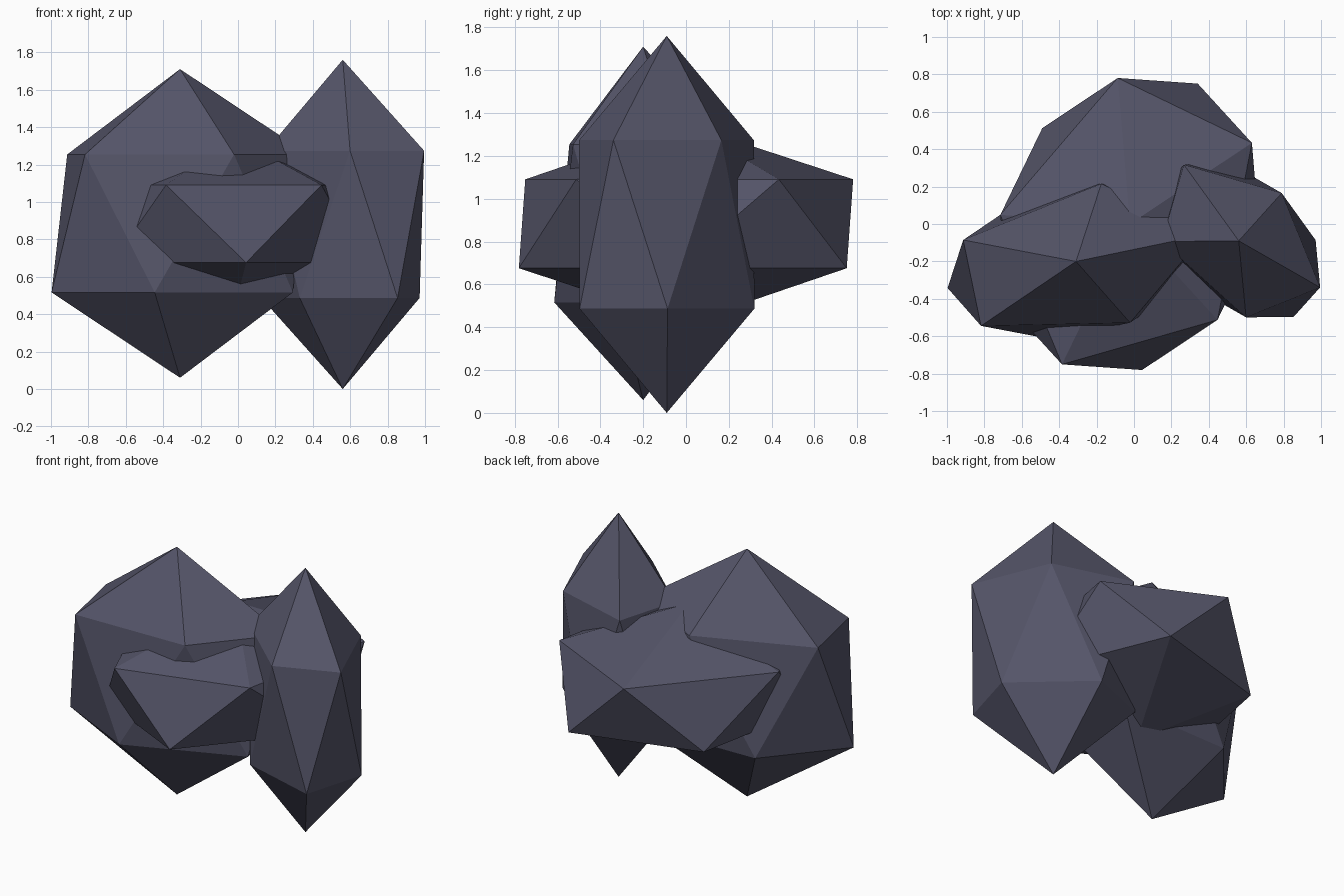
import bpy
import math

if "Cube" in bpy.data.objects:
    bpy.data.objects.remove(bpy.data.objects["Cube"])

# One dark blue-grey stone colour
stone = bpy.data.materials.new("dark_slate_stone")
stone.diffuse_color = (0.09, 0.09, 0.14, 1)
stone.use_nodes = True
stone.node_tree.nodes["Principled BSDF"].inputs["Base Color"].default_value = stone.diffuse_color


def boulder(name, centre, scale, turn):
    """A stretched 20-sided stone, turned about the vertical."""
    bpy.ops.mesh.primitive_ico_sphere_add(subdivisions=1, radius=1, location=centre,
                                          rotation=(0, 0, math.radians(turn)))
    ob = bpy.context.object
    ob.name = name
    ob.scale = scale
    bpy.ops.object.transform_apply(location=True, rotation=True, scale=True)
    ob.data.materials.append(stone)
    return ob


# Three stones that grow through each other
wide = boulder("rock_cluster", (-0.31, -0.20, 0.885), (0.784, 0.446, 0.825), 11.7)
tall = boulder("tall_rock", (0.56, -0.09, 0.88), (0.384, 0.576, 0.88), 48.0)
flat = boulder("low_rock", (-0.022, 0.0, 0.883), (0.932, 0.758, 0.464), 244.2)

# Fuse them into a single outer surface
for other in (tall, flat):
    mod = wide.modifiers.new("fuse", "BOOLEAN")
    mod.operation = "UNION"
    mod.solver = "EXACT"
    mod.object = other
bpy.context.view_layer.update()
fused = bpy.data.meshes.new_from_object(
    wide.evaluated_get(bpy.context.evaluated_depsgraph_get()))
wide.modifiers.clear()
wide.data = fused
for other in (tall, flat):
    bpy.data.objects.remove(other)

# Flat facets, one material
fused.materials.clear()
fused.materials.append(stone)
for p in fused.polygons:
    p.use_smooth = False
    p.material_index = 0
